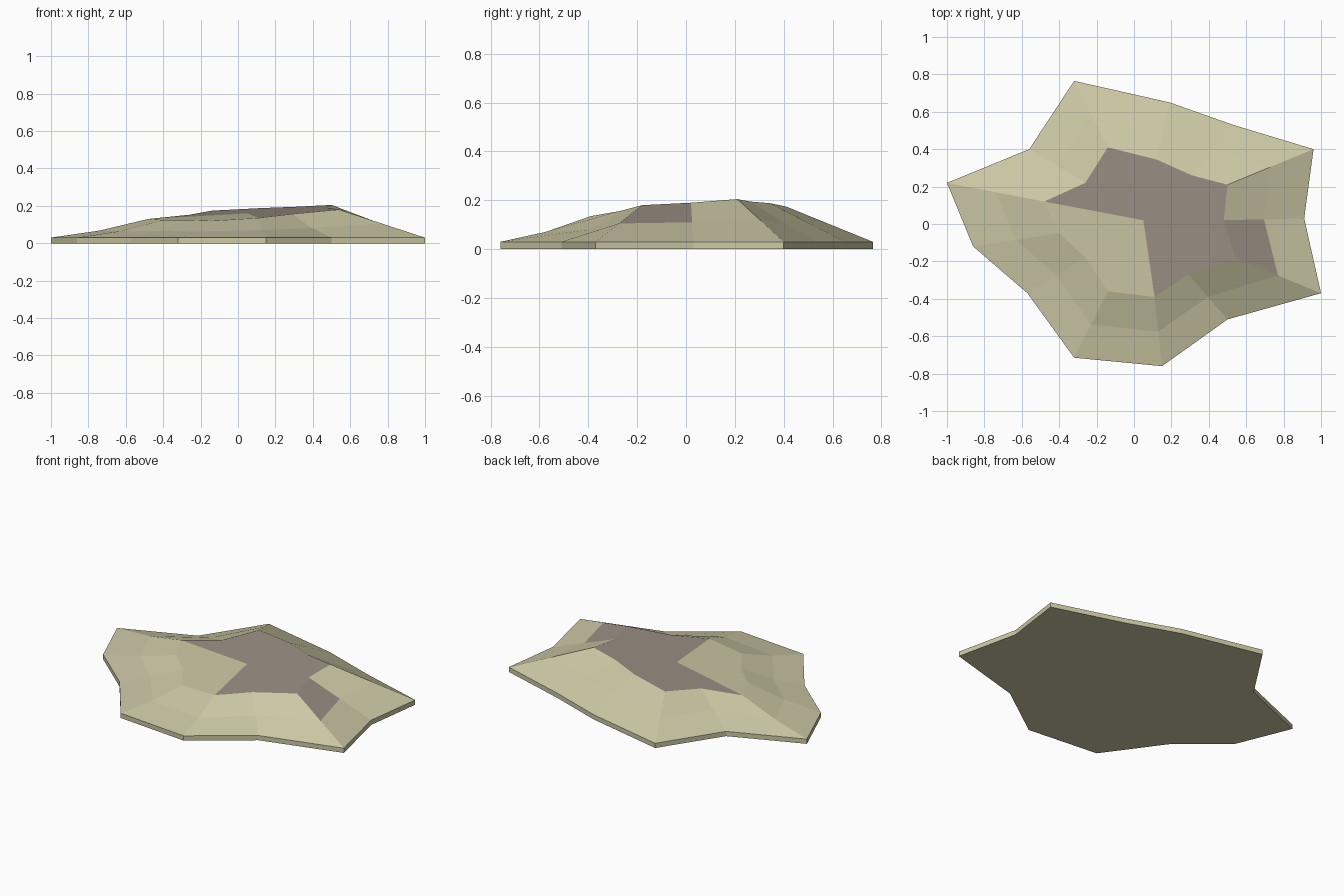
import bpy
import bmesh

if "Cube" in bpy.data.objects:
    bpy.data.objects.remove(bpy.data.objects["Cube"])

# Ground outline and matching plateau rim, counter-clockwise from the front right tip
OUTER = [(1.0, -0.37), (0.91, 0.03), (0.96, 0.40), (0.53, 0.53), (0.19, 0.65),
         (-0.32, 0.765), (-0.56, 0.40), (-1.0, 0.22), (-0.86, -0.12),
         (-0.57, -0.37), (-0.32, -0.715), (0.15, -0.76), (0.50, -0.51)]
RIM = [(0.54, -0.18), (0.48, 0.02), (0.50, 0.21), (0.31, 0.26), (0.12, 0.345),
       (-0.14, 0.41), (-0.26, 0.22), (-0.48, 0.12), (-0.40, -0.05),
       (-0.26, -0.18), (-0.14, -0.36), (0.11, -0.39), (0.29, -0.27)]
CENTRE = (0.05, 0.02)
BASE = 0.03
SAGGING = range(7, 13)           # spokes whose slope dips at the middle
SAND, ROCK = 0, 1
N = len(OUTER)


def plateau_height(x, y):
    """Height of the tilted top plane."""
    return 0.155 + 0.07 * x + 0.071 * y


def material(name, colour):
    mat = bpy.data.materials.new(name)
    mat.diffuse_color = (*colour, 1)
    mat.use_nodes = True
    mat.node_tree.nodes["Principled BSDF"].inputs["Base Color"].default_value = mat.diffuse_color
    return mat


bm = bmesh.new()

# Rings of points from the ground up to the rim
bottom = [bm.verts.new((x, y, 0)) for x, y in OUTER]
ledge = [bm.verts.new((x, y, BASE)) for x, y in OUTER]
rim = [bm.verts.new((x, y, plateau_height(x, y))) for x, y in RIM]
middle = []
for i in range(N):
    v = bm.verts.new((ledge[i].co + rim[i].co) / 2)
    if i in SAGGING:
        v.co.z -= 0.012
    middle.append(v)
centre = bm.verts.new((*CENTRE, plateau_height(*CENTRE)))

# Edge wall and the two bands of slope, with one bare rock patch on the right
for level, (low, high) in enumerate(((bottom, ledge), (ledge, middle), (middle, rim))):
    for i in range(N):
        j = (i + 1) % N
        face = bm.faces.new((low[i], low[j], high[j], high[i]))
        face.material_index = ROCK if level == 2 and i == 0 else SAND

# Plateau wedges: rock, except the sandy front left part
for i in range(N):
    face = bm.faces.new((rim[i], rim[(i + 1) % N], centre))
    face.material_index = SAND if 7 <= i <= 10 else ROCK

# Flat underside
bm.faces.new(bottom[::-1])
bmesh.ops.recalc_face_normals(bm, faces=bm.faces[:])

mesh = bpy.data.meshes.new("mound")
bm.to_mesh(mesh)
bm.free()
mesh.materials.append(material("sand", (0.61, 0.58, 0.38)))
mesh.materials.append(material("rock", (0.33, 0.285, 0.235)))
bpy.context.collection.objects.link(bpy.data.objects.new("mound", mesh))
